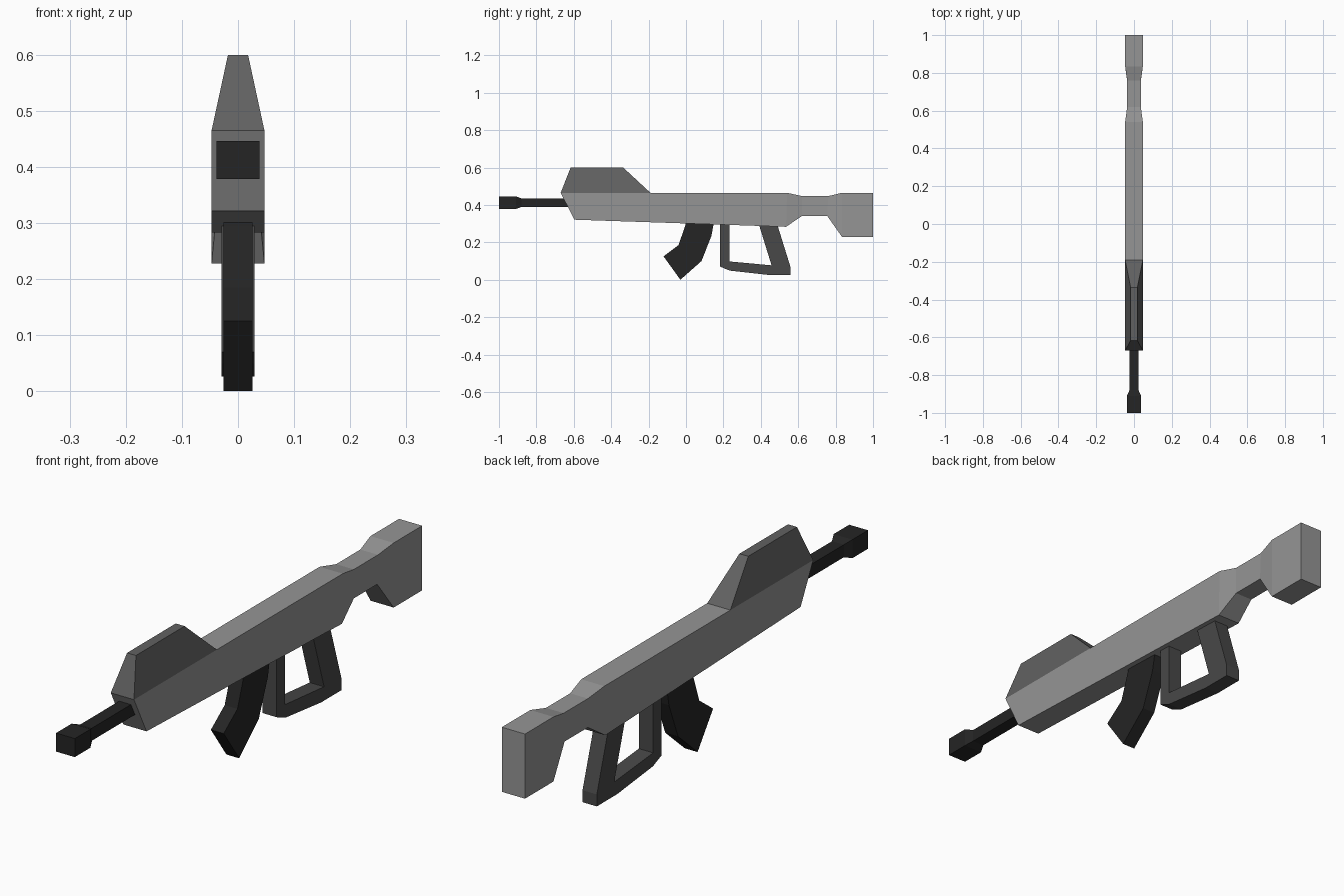
import bpy, bmesh

if "Cube" in bpy.data.objects:
    bpy.data.objects.remove(bpy.data.objects["Cube"])


def grey(name, v):
    m = bpy.data.materials.new(name)
    m.diffuse_color = (v, v, v, 1)
    m.use_nodes = True
    m.node_tree.nodes["Principled BSDF"].inputs["Base Color"].default_value = m.diffuse_color
    return m


light, mid = grey("light_grey", 0.3), grey("mid_grey", 0.12)
dark, black = grey("dark_grey", 0.065), grey("near_black", 0.018)


def loft(name, rings, mat):
    """Skin a chain of four-cornered rings and cap both ends."""
    bm = bmesh.new()
    vs = [[bm.verts.new(p) for p in ring] for ring in rings]
    for a, b in zip(vs, vs[1:]):
        for i in range(4):
            j = (i + 1) % 4
            bm.faces.new((a[i], a[j], b[j], b[i]))
    bm.faces.new(vs[0])
    bm.faces.new(vs[-1])
    bmesh.ops.recalc_face_normals(bm, faces=bm.faces)
    mesh = bpy.data.meshes.new(name)
    bm.to_mesh(mesh)
    bm.free()
    mesh.materials.append(mat)
    ob = bpy.data.objects.new(name, mesh)
    bpy.context.collection.objects.link(ob)
    return ob


def ring(a, b, wa, wb=None):
    """Rectangle between side-view points a and b (y, z) with half widths."""
    wb = wa if wb is None else wb
    return [(-wa, *a), (wa, *a), (wb, *b), (-wb, *b)]


# Main body and stock: (top point, bottom point, half width)
body = [((-.67, .465), (-.597, .321), .047),
        ((.54, .465), (.535, .283), .047),
        ((.62, .447), (.62, .341), .036),
        ((.76, .447), (.755, .341), .036),
        ((.835, .465), (.835, .228), .047),
        ((1.0, .465), (1.0, .228), .047)]
loft("body_and_stock", [ring(*s) for s in body], light)

# Tapered upper housing
loft("upper_housing", [ring((-.67, .465), (-.19, .465), .047),
                       ring((-.617, .599), (-.335, .599), .018)], mid)

# Barrel with flared muzzle: (y, half width, half height)
barrel = [(-1.0, .038, .034), (-.91, .038, .034), (-.88, .024, .023), (-.6, .024, .023)]
loft("barrel", [ring((y, .412 + h), (y, .412 - h), w) for y, w, h in barrel], black)

# Curved magazine: front edge / rear edge pairs
magazine = [((.0, .31), (.15, .31)), ((-.002, .295), (.136, .235)),
            ((-.04, .185), (.083, .10)), ((-.12, .125), (-.03, .0))]
loft("magazine", [ring(a, b, .026) for a, b in magazine], black)

# Trigger guard and grip loop: outer edge / inner edge pairs
guard = [((.183, .305), (.232, .305)), ((.183, .07), (.232, .098)),
         ((.233, .049), (.24, .097)), ((.44, .026), (.457, .077)),
         ((.558, .026), (.457, .078)), ((.558, .07), (.455, .085)),
         ((.488, .295), (.39, .295))]
loft("guard_and_grip", [ring(a, b, .029) for a, b in guard], dark)
